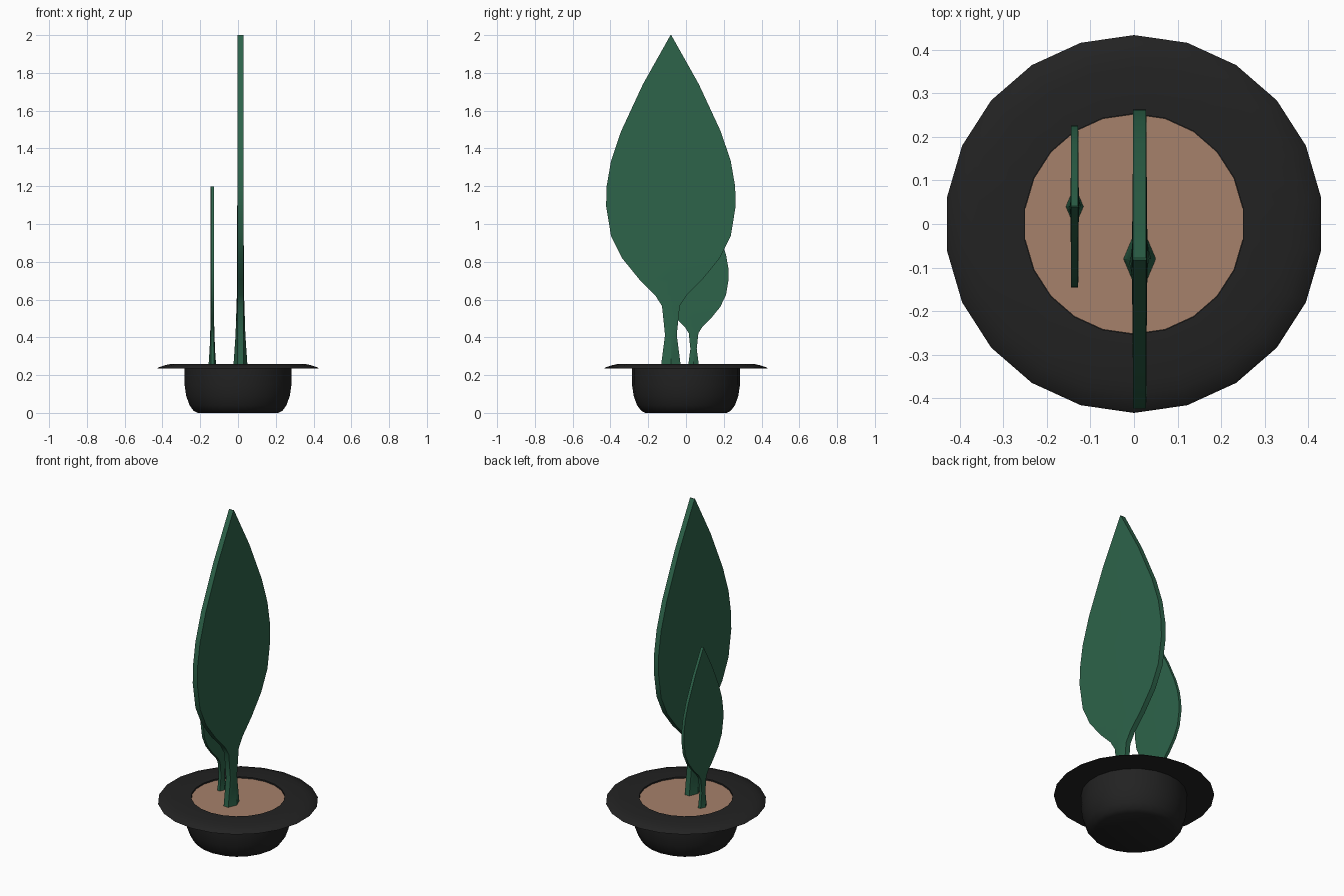
import bpy, bmesh, math

if "Cube" in bpy.data.objects:
    bpy.data.objects.remove(bpy.data.objects["Cube"])

SIDES = 22


def material(name, rgb):
    m = bpy.data.materials.new(name)
    m.diffuse_color = (*rgb, 1)
    m.use_nodes = True
    m.node_tree.nodes["Principled BSDF"].inputs["Base Color"].default_value = m.diffuse_color
    return m


BLACK = material("black_plastic", (0.016, 0.016, 0.016))
SOIL = material("brown_soil", (0.38, 0.22, 0.145))
GREEN = material("dark_green", (0.026, 0.125, 0.068))


def finish(name, bm, mat, angle=None):
    bmesh.ops.recalc_face_normals(bm, faces=bm.faces)
    me = bpy.data.meshes.new(name)
    bm.to_mesh(me)
    bm.free()
    me.materials.append(mat)
    ob = bpy.data.objects.new(name, me)
    bpy.context.collection.objects.link(ob)
    if angle:
        bpy.ops.object.select_all(action='DESELECT')
        ob.select_set(True)
        bpy.context.view_layer.objects.active = ob
        bpy.ops.object.shade_smooth_by_angle(angle=math.radians(angle))
    return ob


def loft(bm, rings):
    """Join closed rings of points with quads and cap both ends."""
    vs = [[bm.verts.new(p) for p in r] for r in rings]
    n = len(vs[0])
    for a, b in zip(vs, vs[1:]):
        for i in range(n):
            j = (i + 1) % n
            bm.faces.new((a[i], a[j], b[j], b[i]))
    bm.faces.new(vs[0][::-1])
    bm.faces.new(vs[-1])


def circle(r, z):
    return [(r * math.cos(math.pi / 2 + 2 * math.pi * i / SIDES),
             r * math.sin(math.pi / 2 + 2 * math.pi * i / SIDES), z)
            for i in range(SIDES)]


# Pot: rounded bowl with a wide brim that droops at its edge
pot_profile = [(0.215, 0), (0.238, 0.012), (0.259, 0.04), (0.277, 0.09),
               (0.286, 0.15), (0.286, 0.234), (0.433, 0.234), (0.428, 0.24),
               (0.392, 0.252), (0.36, 0.259), (0.253, 0.259), (0.253, 0.235)]
bm = bmesh.new()
loft(bm, [circle(r, z) for r, z in pot_profile])
finish("pot", bm, BLACK, 40)

# Soil disc just below the brim
bm = bmesh.new()
loft(bm, [circle(0.252, 0.236), circle(0.252, 0.251)])
finish("soil", bm, SOIL)

# Leaf rows: height above soil, half width, half thickness at the midrib
leaf_rows = [(0, 0.052, 0.037), (0.16, 0.031, 0.026), (0.314, 0.047, 0.021),
             (0.372, 0.084, 0.019), (0.457, 0.169, 0.018), (0.568, 0.259, 0.018),
             (0.685, 0.317, 0.017), (0.843, 0.343, 0.017), (0.948, 0.340, 0.016),
             (1.081, 0.317, 0.016), (1.238, 0.264, 0.016), (1.488, 0.148, 0.016),
             (1.748, 0.002, 0.016)]


def leaf(name, x, y, scale, base):
    rings = []
    for h, w, c in leaf_rows:
        t = 0.015
        section = [(c, 0), (t, w), (-t, w), (-c, 0), (-t, -w), (t, -w)]
        rings.append([(x + scale * u, y + scale * v, base + scale * h)
                      for u, v in section])
    bm = bmesh.new()
    loft(bm, rings)
    finish(name, bm, GREEN, 35)


leaf("large_leaf", 0.013, -0.08, 1.0, 0.252)
leaf("small_leaf", -0.136, 0.04, 0.542, 0.252)
